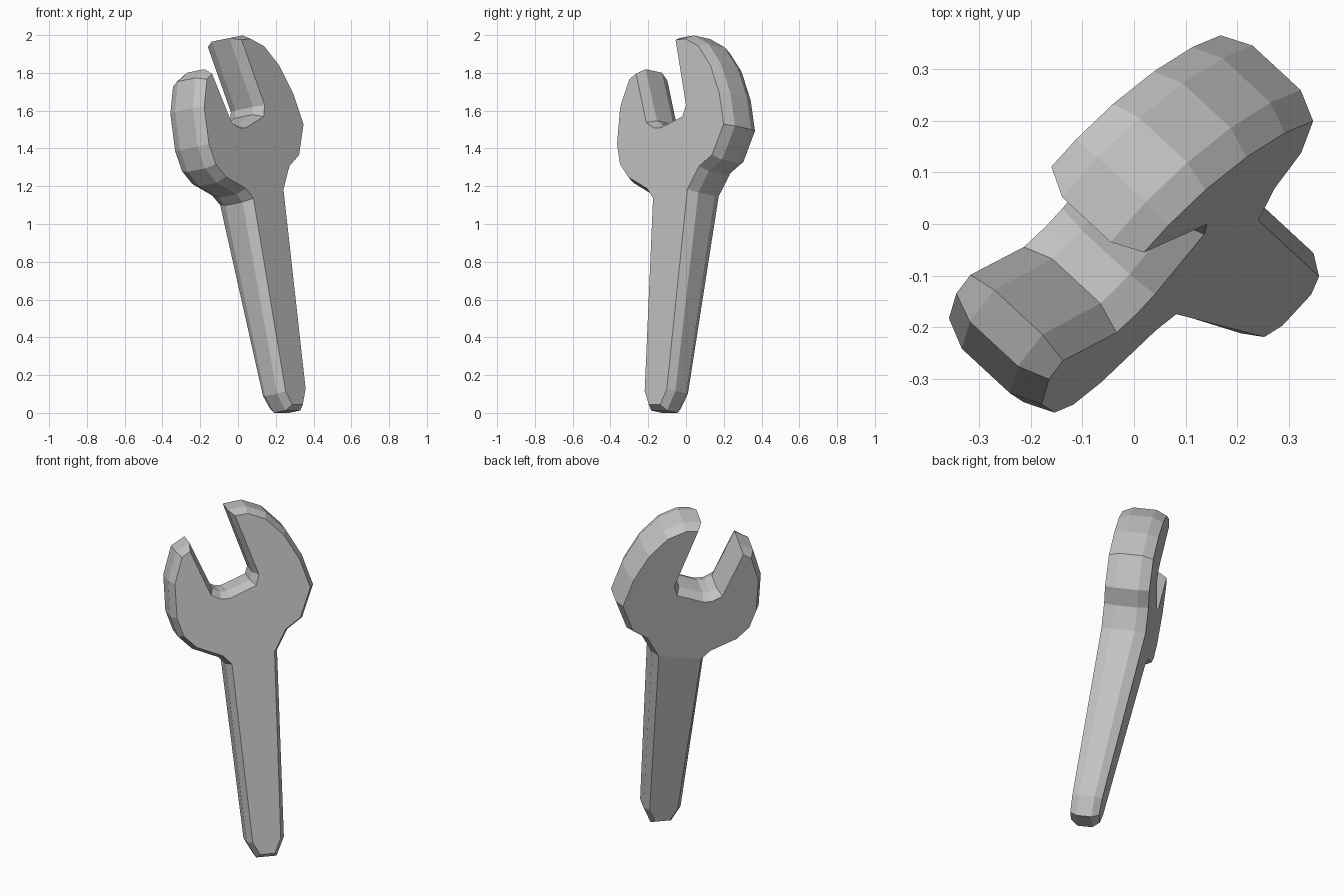
import bpy
import bmesh
from mathutils import Vector, Matrix

if "Cube" in bpy.data.objects:
    bpy.data.objects.remove(bpy.data.objects["Cube"], do_unlink=True)

# Plain grey metal
metal = bpy.data.materials.new("grey_metal")
metal.use_nodes = True
grey = (0.55, 0.55, 0.55, 1)
metal.diffuse_color = grey
metal.node_tree.nodes["Principled BSDF"].inputs["Base Color"].default_value = grey

# Flat outline of the wrench, counter-clockwise from the handle end
outline = [Vector(p) for p in (
    # handle end and right edge
    (.053, -.007), (.135, -.007), (.171, .077), (.171, 1.145),
    # outside of the large jaw
    (.238, 1.27), (.323, 1.33), (.384, 1.495), (.33, 1.66),
    (.245, 1.81), (.145, 1.912), (.045, 1.952), (-.025, 1.946),
    # mouth
    (.098, 1.597), (.08, 1.535), (-.07, 1.475), (-.12, 1.475), (-.175, 1.503),
    # outside of the small jaw
    (-.285, 1.765), (-.33, 1.735), (-.375, 1.586), (-.37, 1.388),
    (-.334, 1.281), (-.265, 1.212), (-.12, 1.15),
    # left edge of the handle
    (-.07, 1.098), (.013, .065))]


def widen(points, amount):
    """Push an outline outwards with mitred corners."""
    result = []
    for i, p in enumerate(points):
        a = (p - points[i - 1]).normalized()
        b = (points[(i + 1) % len(points)] - p).normalized()
        na, nb = Vector((a.y, -a.x)), Vector((b.y, -b.x))
        m = (na + nb).normalized()
        result.append(p + m * amount / max(m.dot(na), 0.75))
    return result


def thickness(height):
    """Full in the head, thinning down the handle."""
    return .247 - .075 * max(0, 1.15 - height)


# Rings from the back face to the front face, wider in the middle
wide = widen(outline, 0.026)
front = .345
bm = bmesh.new()
rings = []
for ring, part in ((outline, 1), (wide, .76), (wide, .24), (outline, 0)):
    rings.append([bm.verts.new((p.x, p.y, front - part * thickness(q.y)))
                  for p, q in zip(ring, outline)])
count = len(outline)
for low, high in zip(rings, rings[1:]):
    for i in range(count):
        j = (i + 1) % count
        bm.faces.new((low[i], low[j], high[j], high[i]))
bm.faces.new(rings[-1])

# Back face in two flat pieces, head and handle, split at the neck
back = rings[0]
bm.faces.new([back[i] for i in (3, 2, 1, 0, count - 1, count - 2)])
bm.faces.new(back[3:count - 1][::-1])
bmesh.ops.recalc_face_normals(bm, faces=bm.faces)

# Turn and lean the wrench
normal = Vector((.726, -.672, .15)).normalized()
across = Vector((0, 0, 1)).cross(normal).normalized()
along = normal.cross(across)
bm.transform(Matrix((across, along, normal)).transposed().to_4x4())

# Stand it on the floor, centred
lo = [min(v.co[k] for v in bm.verts) for k in range(3)]
hi = [max(v.co[k] for v in bm.verts) for k in range(3)]
shift = Vector((-(lo[0] + hi[0]) / 2, -(lo[1] + hi[1]) / 2, -lo[2]))
bm.transform(Matrix.Translation(shift))

mesh = bpy.data.meshes.new("wrench")
bm.to_mesh(mesh)
bm.free()
mesh.materials.append(metal)
wrench = bpy.data.objects.new("wrench", mesh)
bpy.context.collection.objects.link(wrench)
